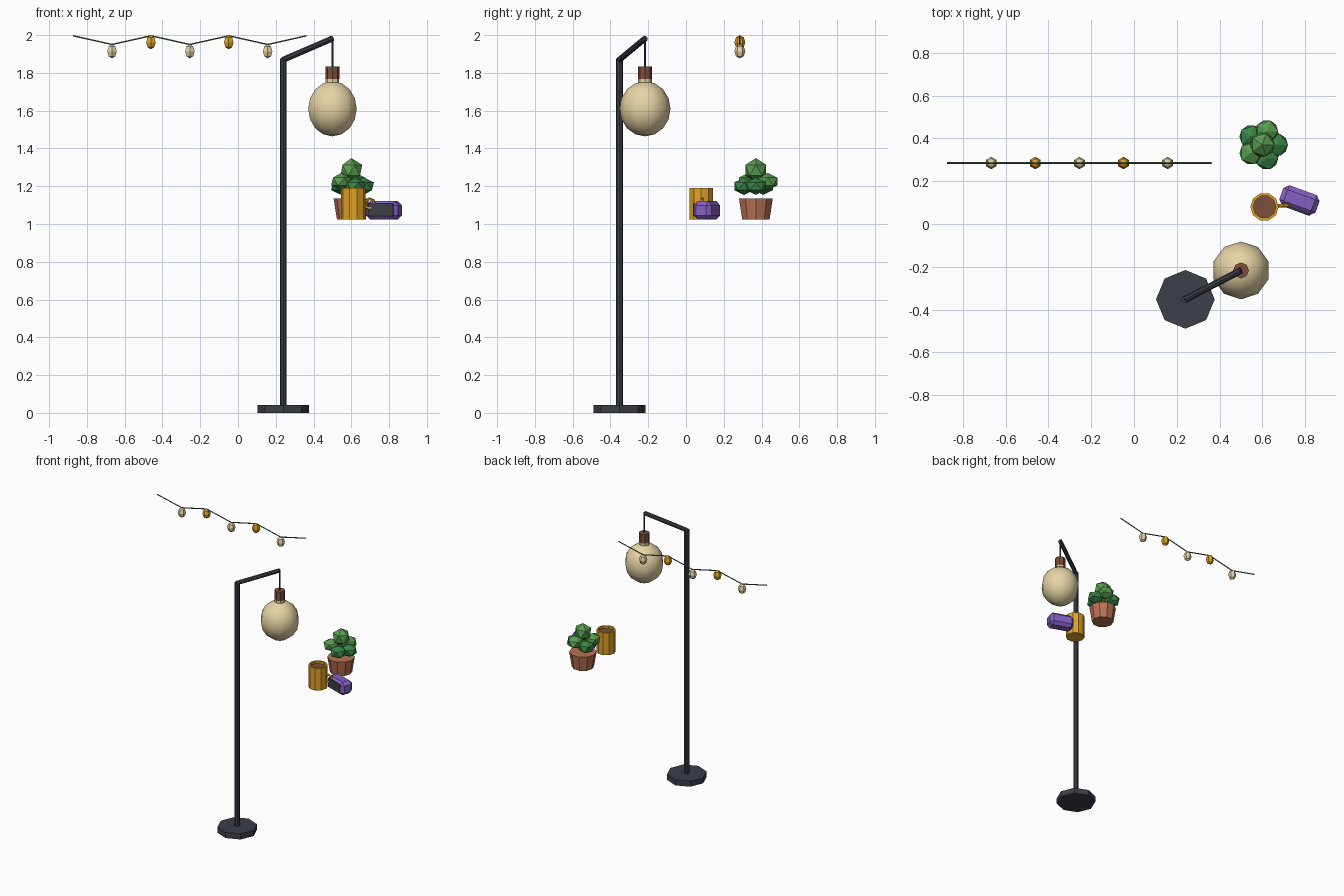
import bpy, bmesh
from math import sin, cos, pi, radians
from mathutils import Vector, Matrix

if "Cube" in bpy.data.objects:
    bpy.data.objects.remove(bpy.data.objects["Cube"])


def material(name, r, g, b):
    m = bpy.data.materials.new(name)
    m.diffuse_color = (r, g, b, 1)
    m.use_nodes = True
    m.node_tree.nodes["Principled BSDF"].inputs["Base Color"].default_value = m.diffuse_color
    return m


IRON = material("iron", 0.045, 0.05, 0.065)
CREAM = material("warm_glass", 0.80, 0.66, 0.38)
BROWN = material("brown", 0.20, 0.08, 0.04)
AMBER = material("amber", 0.75, 0.36, 0.02)
CLAY = material("clay", 0.50, 0.17, 0.09)
DARK_LEAF = material("dark_leaf", 0.04, 0.24, 0.06)
LIGHT_LEAF = material("light_leaf", 0.10, 0.34, 0.08)
WIRE = material("green_wire", 0.10, 0.18, 0.08)
PURPLE = material("purple", 0.24, 0.12, 0.55)


def finish(name, bm, mat, smooth=False):
    bmesh.ops.recalc_face_normals(bm, faces=bm.faces)
    me = bpy.data.meshes.new(name)
    bm.to_mesh(me)
    bm.free()
    for p in me.polygons:
        p.use_smooth = smooth
    me.materials.append(mat)
    ob = bpy.data.objects.new(name, me)
    bpy.context.collection.objects.link(ob)
    return ob


def lathe(name, profile, at, sides, mat, phase=0.0, smooth=False):
    """Revolve (radius, z) points round a vertical axis and cap both ends."""
    bm = bmesh.new()
    rings = [[bm.verts.new((at[0] + r * cos(phase + 2 * pi * i / sides),
                            at[1] + r * sin(phase + 2 * pi * i / sides), z))
              for i in range(sides)] for r, z in profile]
    for a, b in zip(rings, rings[1:]):
        for i in range(sides):
            j = (i + 1) % sides
            bm.faces.new((a[i], a[j], b[j], b[i]))
    bm.faces.new(rings[0])
    bm.faces.new(rings[-1])
    return finish(name, bm, mat, smooth)


def ball_profile(r, rz, z, rings):
    return [(max(r * sin(pi * k / rings), 0.0005), z - rz * cos(pi * k / rings))
            for k in range(rings + 1)]


def rod(name, points, radius, sides, mat):
    """Straight rods along a path."""
    bm = bmesh.new()
    for a, b in zip(points, points[1:]):
        a, b = Vector(a), Vector(b)
        d = b - a
        mtx = Matrix.Translation((a + b) / 2) @ d.to_track_quat('Z', 'Y').to_matrix().to_4x4()
        bmesh.ops.create_cone(bm, cap_ends=True, segments=sides, radius1=radius,
                              radius2=radius, depth=d.length, matrix=mtx)
    return finish(name, bm, mat)


# Floor lamp: base, pole, arm, cord, socket, globe
POLE, HANG = (0.24, -0.352), (0.50, -0.217)
lathe("lamp_base", [(0.137, 0), (0.137, 0.042)], POLE, 8, IRON)
lathe("lamp_pole", [(0.018, 0.04), (0.018, 1.875)], POLE, 8, IRON)
rod("lamp_arm", [(*POLE, 1.87), (*HANG, 1.982)], 0.016, 8, IRON)
lathe("lamp_cord", [(0.006, 1.82), (0.006, 1.985)], HANG, 6, IRON)
lathe("lamp_socket", [(0.037, 1.768), (0.037, 1.835)], HANG, 8, BROWN)
lathe("lamp_globe_neck", [(0.036, 1.73), (0.036, 1.768)], HANG, 8, CREAM)
lathe("lamp_globe", ball_profile(0.135, 0.146, 1.61, 8), HANG, 10, CREAM, pi / 2, True)

# Potted plant
PLANT = (0.60, 0.37)
lathe("plant_pot", [(0.076, 1.023), (0.094, 1.135)], PLANT, 10, CLAY)


def leaf_clump(name, x, y, z, r, rz, mat):
    bm = bmesh.new()
    bmesh.ops.create_icosphere(bm, subdivisions=1, radius=1, matrix=Matrix.Translation(
        (x, y, z)) @ Matrix.Diagonal((r, r, rz, 1)))
    finish(name, bm, mat)


for i in range(5):
    a = 2 * pi * i / 5
    leaf_clump(f"leaf_clump_{i}", PLANT[0] + 0.066 * cos(a), PLANT[1] + 0.066 * sin(a),
               1.20 + 0.025 * (i % 2), 0.06, 0.046, LIGHT_LEAF if i % 2 else DARK_LEAF)
leaf_clump("leaf_clump_top", *PLANT, 1.285, 0.064, 0.064, LIGHT_LEAF)

# Mug with drink and ring handle
MUG = (0.61, 0.08)
lathe("mug", [(0.066, 1.023), (0.066, 1.19), (0.053, 1.19), (0.053, 1.165)], MUG, 10, AMBER)
lathe("mug_drink", [(0.053, 1.16), (0.053, 1.172)], MUG, 10, BROWN)
bpy.ops.mesh.primitive_torus_add(major_segments=8, minor_segments=5, major_radius=0.026,
                                 minor_radius=0.008, location=(0.697, 0.085, 1.107),
                                 rotation=(pi / 2, 0, 0))
handle = bpy.context.object
handle.name = "mug_handle"
handle.data.materials.append(AMBER)

# Small chamfered gadget with a dark screen, turned on the shelf
TURN = Matrix.Translation((0.773, 0.111, 1.072)) @ Matrix.Rotation(radians(-20), 4, 'Z')


def box(name, center, size, mat, bevel=0):
    bm = bmesh.new()
    bmesh.ops.create_cube(bm, size=1, matrix=Matrix.Translation(center)
                          @ Matrix.Diagonal((*size, 1)))
    if bevel:
        bmesh.ops.bevel(bm, geom=bm.edges[:], offset=bevel, segments=1, affect='EDGES')
    bmesh.ops.transform(bm, matrix=TURN, verts=bm.verts)
    finish(name, bm, mat)


box("gadget_body", (0, 0, 0), (0.18, 0.10, 0.098), PURPLE, 0.022)
box("gadget_screen", (0, -0.049, 0.003), (0.14, 0.008, 0.065), IRON)

# Zigzag string of lights
STEP, LEFT, Y = 0.206, -0.873, 0.285
rod("light_string", [(LEFT + STEP * k, Y, 1.95 if k % 2 else 1.996) for k in range(7)],
    0.004, 5, WIRE)
for k in range(1, 6):
    lathe(f"string_bulb_{k}", ball_profile(0.029, 0.037, 1.914 if k % 2 else 1.962, 4),
          (LEFT + STEP * k, Y), 6, CREAM if k % 2 else AMBER, pi / 2)
